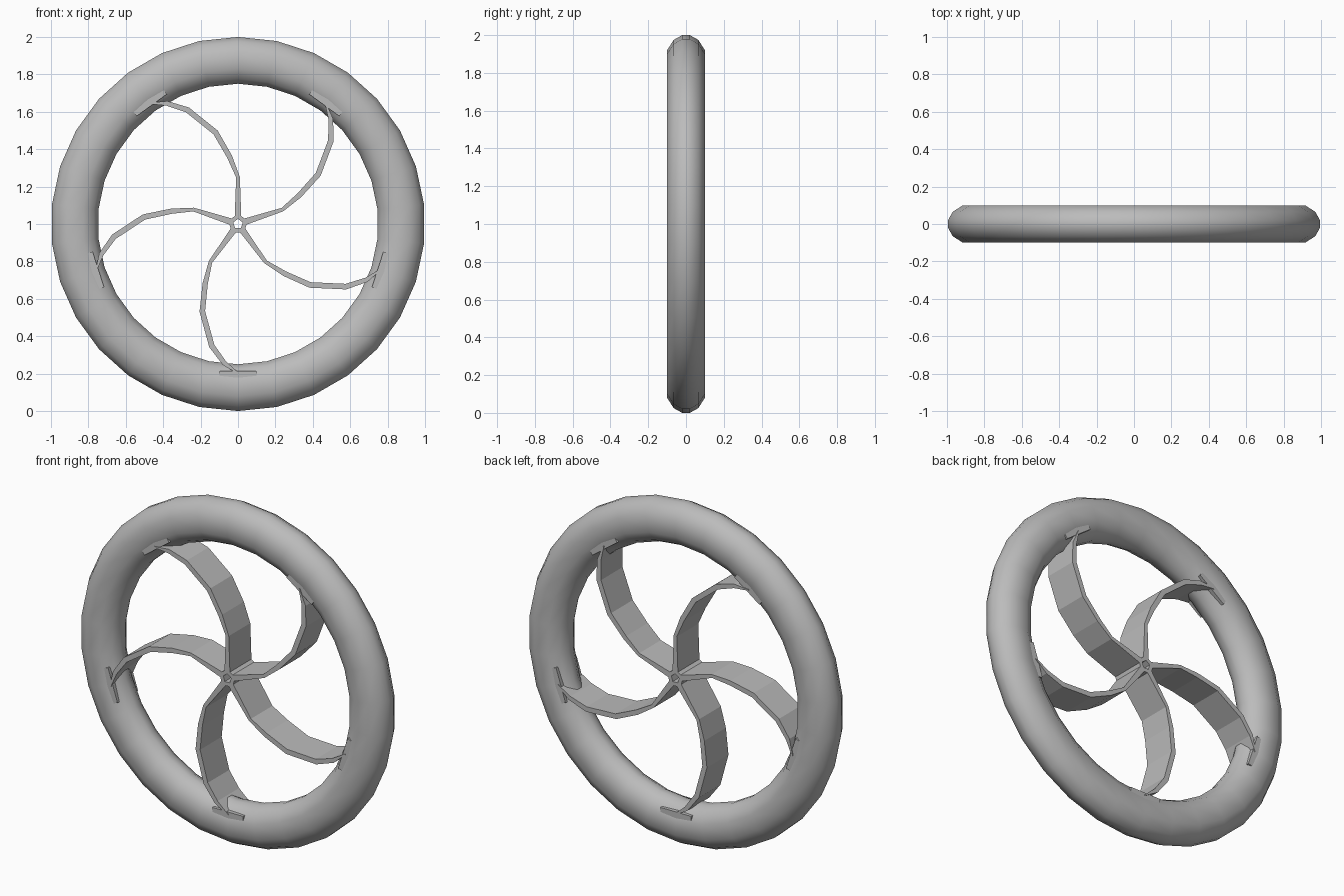
import bpy, bmesh, math
from mathutils import Vector, Matrix

cube = bpy.data.objects.get("Cube")
if cube:
    bpy.data.objects.remove(cube)

grey = bpy.data.materials.new("plain grey")
grey.use_nodes = True
COLOUR = (0.5, 0.5, 0.5, 1)
grey.diffuse_color = COLOUR
grey.node_tree.nodes["Principled BSDF"].inputs["Base Color"].default_value = COLOUR
CENTRE = Vector((0, 0, 1))


def finish(bm, name, smooth=None):
    bmesh.ops.recalc_face_normals(bm, faces=bm.faces)
    mesh = bpy.data.meshes.new(name)
    bm.to_mesh(mesh)
    bm.free()
    mesh.materials.append(grey)
    ob = bpy.data.objects.new(name, mesh)
    ob.location = CENTRE
    bpy.context.collection.objects.link(ob)
    if smooth:
        bpy.ops.object.select_all(action="DESELECT")
        ob.select_set(True)
        bpy.context.view_layer.objects.active = ob
        bpy.ops.object.shade_smooth_by_angle(angle=math.radians(smooth))
    return ob


def lathe(name, section, sides, smooth=None):
    """Sweep a closed (radius, y) section round the y axis, first corner on top."""
    bm = bmesh.new()
    rings = []
    for i in range(sides):
        a = math.pi / 2 + math.tau * i / sides
        rings.append([bm.verts.new((r * math.cos(a), y, r * math.sin(a)))
                      for r, y in section])
    n = len(section)
    for i in range(sides):
        p, q = rings[i], rings[(i + 1) % sides]
        for j in range(n):
            k = (j + 1) % n
            bm.faces.new((p[j], p[k], q[k], q[j]))
    return finish(bm, name, smooth)


# Tyre-like rim with rounded section, and a hollow five-sided hub
half = [(1.0, 0.02), (0.975, 0.065), (0.92, 0.1), (0.83, 0.1), (0.775, 0.065), (0.75, 0.02)]
lathe("rim", half + [(r, -y) for r, y in reversed(half)], 30, smooth=50)
lathe("hub", [(0.055, -0.1), (0.055, 0.1), (0.027, 0.1), (0.027, -0.1)], 5)

# Curved blade: x, z along the centre line, and its thickness
blade = [(0, 0.04, 0.035), (0, 0.25, 0.02), (-0.045, 0.36, 0.028), (-0.12, 0.49, 0.03),
         (-0.27, 0.61, 0.03), (-0.38, 0.645, 0.025), (-0.475, 0.645, 0.006)]


def make_spoke(number, turn):
    bm = bmesh.new()
    loops = []
    for i, (x, z, t) in enumerate(blade):
        a, b = blade[max(i - 1, 0)], blade[min(i + 1, len(blade) - 1)]
        along = Vector((b[0] - a[0], 0, b[1] - a[1])).normalized()
        side = Vector((along.z, 0, -along.x)) * t / 2
        c = Vector((x, 0, z))
        loops.append([bm.verts.new(c + side * s + Vector((0, y, 0)))
                      for s, y in ((-1, -0.1), (1, -0.1), (1, 0.1), (-1, 0.1))])
    for p, q in zip(loops, loops[1:]):
        for j in range(4):
            k = (j + 1) % 4
            bm.faces.new((p[j], p[k], q[k], q[j]))
    bm.faces.new(loops[0])
    bm.faces.new(loops[-1])
    bmesh.ops.rotate(bm, verts=bm.verts, matrix=turn)
    finish(bm, f"spoke_{number}")


def make_foot(number, turn):
    # Flat plate where the blade meets the rim
    bm = bmesh.new()
    bmesh.ops.create_cube(bm, size=1)
    bmesh.ops.scale(bm, verts=bm.verts, vec=(0.2, 0.19, 0.04))
    bmesh.ops.translate(bm, verts=bm.verts, vec=(0, 0, 0.805))
    lean = Matrix.Rotation(-math.radians(36), 3, "Y")
    bmesh.ops.rotate(bm, verts=bm.verts, matrix=turn @ lean)
    finish(bm, f"spoke_foot_{number}")


for n in range(5):
    turn = Matrix.Rotation(math.tau * n / 5, 3, "Y")
    make_spoke(n + 1, turn)
    make_foot(n + 1, turn)
